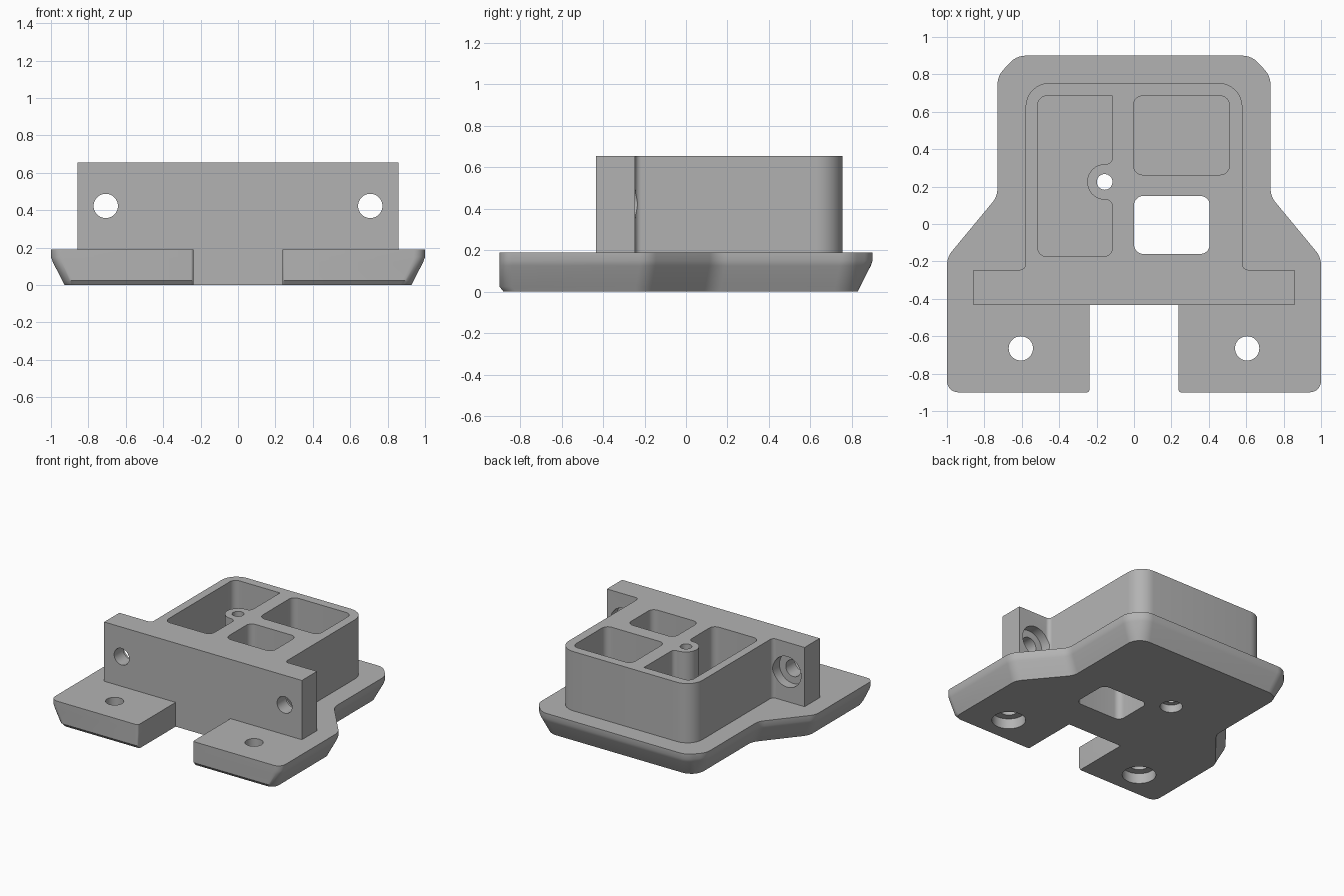
import bpy
import bmesh
import math
from mathutils import Vector

if "Cube" in bpy.data.objects:
    bpy.data.objects.remove(bpy.data.objects["Cube"], do_unlink=True)

grey = bpy.data.materials.new("plain grey")
grey.use_nodes = True
colour = (0.45, 0.45, 0.45, 1)
grey.diffuse_color = colour
grey.node_tree.nodes["Principled BSDF"].inputs["Base Color"].default_value = colour


def mirrored(half):
    """Complete an outline from its +x half."""
    return half + [(-x, y, r) for x, y, r in reversed(half)]


def rounded(corners, steps=8):
    """Turn (x, y, radius) corners into an outline with arcs."""
    out = []
    for i, (x, y, r) in enumerate(corners):
        p = Vector((x, y))
        if r == 0:
            out.append(p)
            continue
        u = (Vector(corners[i - 1][:2]) - p).normalized()
        v = (Vector(corners[(i + 1) % len(corners)][:2]) - p).normalized()
        half = u.angle(v) / 2
        centre = p + (u + v).normalized() * r / math.sin(half)
        a = p + u * r / math.tan(half) - centre
        b = p + v * r / math.tan(half) - centre
        start = math.atan2(a.y, a.x)
        sweep = math.remainder(math.atan2(b.y, b.x) - start, math.tau)
        for k in range(steps + 1):
            t = start + sweep * k / steps
            out.append(centre + Vector((math.cos(t), math.sin(t))) * r)
    return out


def inset(corners, distances):
    """Move each edge of a counter-clockwise outline inward by its own distance."""
    count = len(corners)
    pts = [Vector(c[:2]) for c in corners]
    normals = []
    for i in range(count):
        e = (pts[(i + 1) % count] - pts[i]).normalized()
        normals.append(Vector((-e.y, e.x)))
    out = []
    for i, (x, y, r) in enumerate(corners):
        m, n = normals[i - 1], normals[i]
        d, e = distances[i - 1], distances[i]
        det = m.x * n.y - m.y * n.x
        out.append((x + (d * n.y - e * m.y) / det, y + (e * m.x - d * n.x) / det, r))
    return out


def loft(name, sections):
    """Solid through (z, outline) sections, listed from bottom to top."""
    bm = bmesh.new()
    rings = [[bm.verts.new((p.x, p.y, z)) for p in pts] for z, pts in sections]
    for low, high in zip(rings, rings[1:]):
        for i in range(len(low)):
            j = (i + 1) % len(low)
            bm.faces.new((low[i], low[j], high[j], high[i]))
    bm.faces.new(rings[0][::-1])
    bm.faces.new(rings[-1])
    bmesh.ops.recalc_face_normals(bm, faces=bm.faces)
    mesh = bpy.data.meshes.new(name)
    bm.to_mesh(mesh)
    bm.free()
    obj = bpy.data.objects.new(name, mesh)
    bpy.context.collection.objects.link(obj)
    mesh.materials.append(grey)
    return obj


def prism(name, corners, low, high):
    pts = rounded(corners)
    return loft(name, [(low, pts), (high, pts)])


def drill(name, start, end, radius):
    """Cylinder cutter between two points."""
    a, b = Vector(start), Vector(end)
    bpy.ops.mesh.primitive_cylinder_add(vertices=40, radius=radius,
                                        depth=(b - a).length, location=(a + b) / 2)
    obj = bpy.context.object
    obj.name = name
    obj.rotation_euler = (b - a).to_track_quat("Z", "Y").to_euler()
    obj.data.materials.append(grey)
    return obj


def combine(target, tool, operation):
    tool.hide_render = True
    mod = target.modifiers.new(tool.name, "BOOLEAN")
    mod.operation = operation
    mod.solver = "EXACT"
    mod.object = tool
    bpy.context.view_layer.objects.active = target
    bpy.ops.object.modifier_apply(modifier=mod.name)
    bpy.data.objects.remove(tool, do_unlink=True)


def rectangle(x0, x1, y0, y1, r):
    return [(x0, y0, r), (x1, y0, r), (x1, y1, r), (x0, y1, r)]


# Base plate: notched front, tapered underside on the sides and back
base_outline = mirrored([(0.238, -0.433, 0), (0.238, -0.9, 0.015), (1, -0.9, 0.06),
                         (1, -0.178, 0.12), (0.73, 0.148, 0.12),
                         (0.73, 0.79, 0.12), (0.63, 0.9, 0.12)])
levels = []
for z, side, front in [(0, 0.072, 0.02), (0.025, 0.06, 0), (0.125, 0.009, 0),
                       (0.15, 0, 0), (0.19, 0, 0)]:
    steps = [0, front] + [side] * 9 + [front, 0, 0]
    levels.append((z, rounded(inset(base_outline, steps))))
bracket = loft("mounting_bracket", levels)

# Upper housing with its wide front flange
housing = mirrored([(0.858, -0.433, 0), (0.858, -0.245, 0),
                    (0.58, -0.245, 0.03), (0.58, 0.755, 0.13)])
combine(bracket, prism("housing", housing, 0.1, 0.655), "UNION")

# Long pocket wrapping a screw boss
long_pocket = [(-0.515, -0.175, 0.05), (-0.115, -0.175, 0.05), (-0.115, 0.13, 0.035),
               (-0.25, 0.13, 0.094), (-0.25, 0.32, 0.094), (-0.115, 0.32, 0.035),
               (-0.115, 0.685, 0), (-0.515, 0.685, 0.05)]
cutters = [
    prism("long_pocket", long_pocket, 0.1, 0.8),
    prism("rear_pocket", rectangle(-0.003, 0.51, 0.263, 0.685, 0.05), 0.1, 0.8),
    prism("through_window", rectangle(0, 0.405, -0.16, 0.15, 0.05), -0.1, 0.8),
    drill("boss_hole", (-0.157, 0.225, -0.1), (-0.157, 0.225, 0.8), 0.042),
    drill("boss_counterbore", (-0.157, 0.225, -0.1), (-0.157, 0.225, 0.06), 0.08),
]

# Screw holes and counterbores in the feet and flange
for s, label in ((1, "left"), (-1, "right")):
    fx, fy = s * 0.605, -0.665
    wx, wz = s * 0.707, 0.423
    cutters += [
        drill(label + "_foot_hole", (fx, fy, -0.1), (fx, fy, 0.3), 0.065),
        drill(label + "_foot_counterbore", (fx, fy, -0.1), (fx, fy, 0.08), 0.12),
        drill(label + "_flange_hole", (wx, -0.6, wz), (wx, -0.1, wz), 0.065),
        drill(label + "_flange_counterbore", (wx, -0.32, wz), (wx, -0.2, wz), 0.12),
    ]
for cutter in cutters:
    combine(bracket, cutter, "DIFFERENCE")

# Smooth the arcs and keep hard edges
bpy.ops.object.select_all(action="DESELECT")
bracket.select_set(True)
bpy.context.view_layer.objects.active = bracket
bpy.ops.object.shade_smooth_by_angle(angle=math.radians(30))
